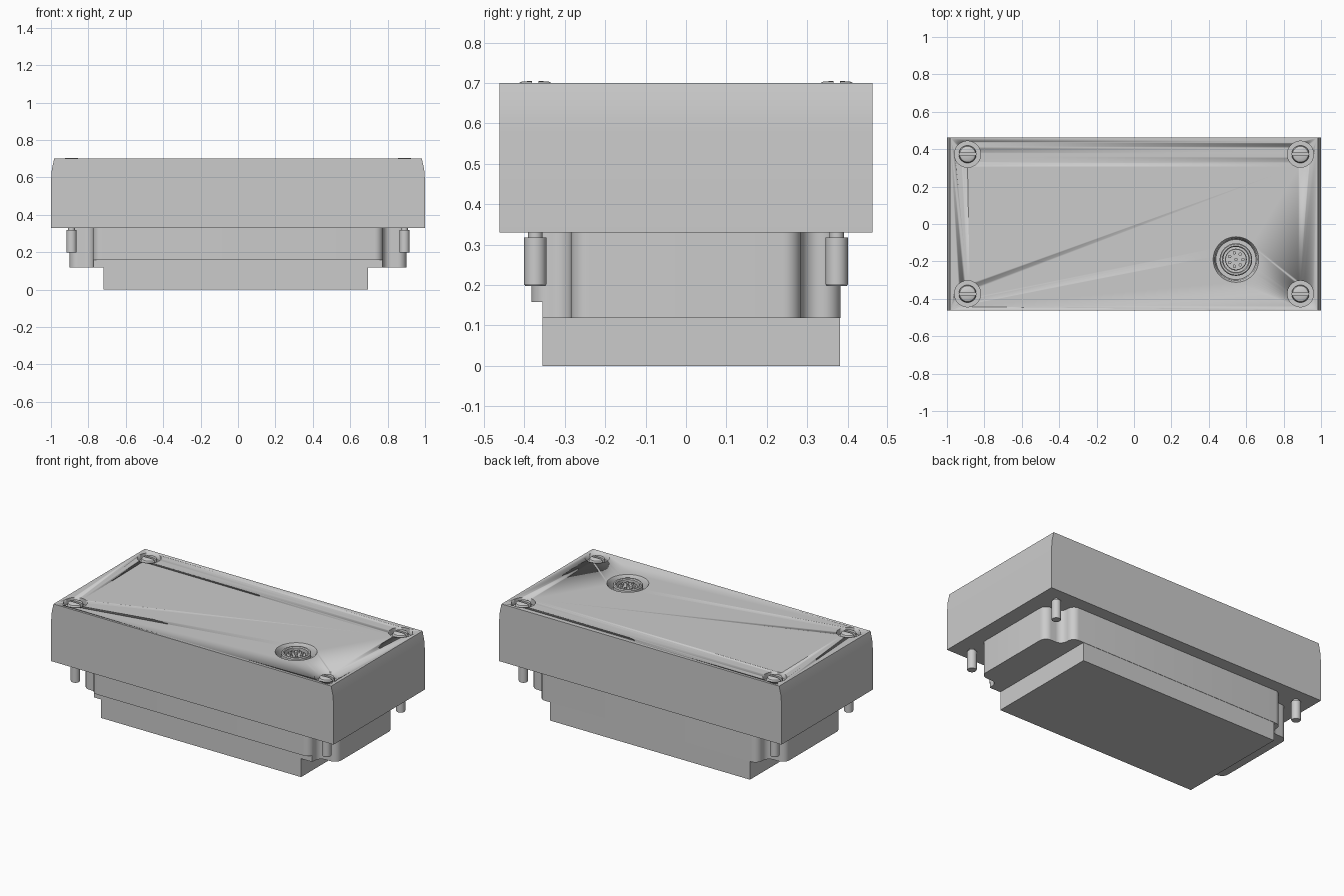
import bpy, bmesh
from math import sin, cos, pi, radians
from mathutils import Matrix

if "Cube" in bpy.data.objects:
    bpy.data.objects.remove(bpy.data.objects["Cube"])

TOP, UNDER = 0.70, 0.33
SCREWS = [(sx * 0.89, sy * 0.373) for sx in (-1, 1) for sy in (-1, 1)]
SOCKET = (0.545, -0.19)


def finish(name, bm, smooth=True):
    bmesh.ops.recalc_face_normals(bm, faces=bm.faces)
    me = bpy.data.meshes.new(name)
    bm.to_mesh(me)
    bm.free()
    ob = bpy.data.objects.new(name, me)
    bpy.context.collection.objects.link(ob)
    if smooth:
        bpy.ops.object.select_all(action='DESELECT')
        ob.select_set(True)
        bpy.context.view_layer.objects.active = ob
        bpy.ops.object.shade_smooth_by_angle(angle=radians(30))
    return ob


def extrude(name, pts, vec, round_by=0, smooth=True):
    """Extrude a closed outline, optionally rounding its corners first."""
    bm = bmesh.new()
    bm.faces.new([bm.verts.new(p) for p in pts])
    if round_by:
        bmesh.ops.bevel(bm, geom=bm.verts[:], offset=round_by, segments=8,
                        profile=0.5, affect='VERTICES')
    r = bmesh.ops.extrude_face_region(bm, geom=bm.faces[:])
    vs = [v for v in r['geom'] if isinstance(v, bmesh.types.BMVert)]
    bmesh.ops.translate(bm, verts=vs, vec=vec)
    return finish(name, bm, smooth)


def box(name, x0, x1, y0, y1, z0, z1):
    pts = [(x0, y0, z0), (x1, y0, z0), (x1, y1, z0), (x0, y1, z0)]
    return extrude(name, pts, (0, 0, z1 - z0), smooth=False)


def lathe(name, profile, at, n=40):
    """Spin a (radius, z) profile around a vertical axis."""
    bm = bmesh.new()
    rings = []
    for r, z in profile:
        if r == 0:
            rings.append([bm.verts.new((at[0], at[1], z))] * n)
        else:
            rings.append([bm.verts.new((at[0] + r * cos(2 * pi * i / n),
                                        at[1] + r * sin(2 * pi * i / n), z)) for i in range(n)])
    for a, b in zip(rings, rings[1:]):
        for i in range(n):
            j = (i + 1) % n
            bm.faces.new(list(dict.fromkeys((a[i], a[j], b[j], b[i]))))
    return finish(name, bm)


def cut(ob, cutter):
    cutter.hide_render = True
    m = ob.modifiers.new("cut", 'BOOLEAN')
    m.operation, m.solver, m.object = 'DIFFERENCE', 'EXACT', cutter
    bpy.ops.object.select_all(action='DESELECT')
    ob.select_set(True)
    bpy.context.view_layer.objects.active = ob
    bpy.ops.object.modifier_apply(modifier=m.name)
    bpy.data.objects.remove(cutter)


# Lid: straight sides with the upper part of each end curving inward
side = [(1, UNDER), (1, 0.58), (0.998, 0.61), (0.995, 0.645), (0.983, TOP)]
outline = side + [(-x, z) for x, z in reversed(side)]
lid = extrude("lid", [(x, -0.462, z) for x, z in outline], (0, 0.924, 0))
for p in SCREWS:
    cut(lid, lathe("counterbore", [(0, 0.665), (0.07, 0.665), (0.07, 0.75), (0, 0.75)], p))
cut(lid, lathe("socket_bore", [(0, 0.64), (0.107, 0.64), (0.113, 0.685), (0.122, TOP),
                               (0.122, 0.75), (0, 0.75)], SOCKET, 48))

# Plug body with rounded notches around the screws
q = [(0.9, 0.285), (0.775, 0.285), (0.775, 0.383)]
pts = q + [(-x, y) for x, y in reversed(q)]
pts += [(-x, -y) for x, y in q] + [(x, -y) for x, y in reversed(q)]
body = extrude("plug_body", [(x, y, 0.118) for x, y in pts], (0, 0, UNDER - 0.118), 0.045)
cut(body, box("front_step", -0.785, 0.8, -0.5, -0.355, 0, 0.158))

# Lower block
box("lower_block", -0.72, 0.695, -0.355, 0.381, 0, 0.12)

# Screws: slotted domed heads above the lid, shanks below it
for i, p in enumerate(SCREWS):
    head = lathe(f"screw_head_{i + 1}", [(0, 0.66), (0.047, 0.66), (0.047, 0.69), (0.042, 0.699),
                                         (0.032, 0.704), (0, 0.705)], p)
    cut(head, box("slot", p[0] - 0.06, p[0] + 0.06, p[1] - 0.008, p[1] + 0.008, 0.68, 0.75))
    lathe(f"screw_shank_{i + 1}", [(0, 0.198), (0.025, 0.198), (0.0275, 0.202), (0.0275, 0.318),
                                   (0.018, 0.318), (0.018, 0.34), (0, 0.34)], p, 28)

# Round socket with a collar and a ring of contact pins
lathe("socket_collar", [(0.068, 0.65), (0.068, 0.692), (0.073, 0.698), (0.082, 0.698),
                        (0.087, 0.692), (0.087, 0.635)], SOCKET, 48)
lathe("socket_insert", [(0, 0.635), (0.058, 0.635), (0.058, 0.675), (0.055, 0.68), (0, 0.68)], SOCKET)
bm = bmesh.new()
for k in range(8):
    r, a = (0.037, 2 * pi * k / 7) if k < 7 else (0, 0)
    bmesh.ops.create_cone(bm, cap_ends=True, segments=14, radius1=0.009, radius2=0.009, depth=0.02,
                          matrix=Matrix.Translation((SOCKET[0] + r * cos(a), SOCKET[1] + r * sin(a), 0.68)))
finish("contact_pins", bm)
